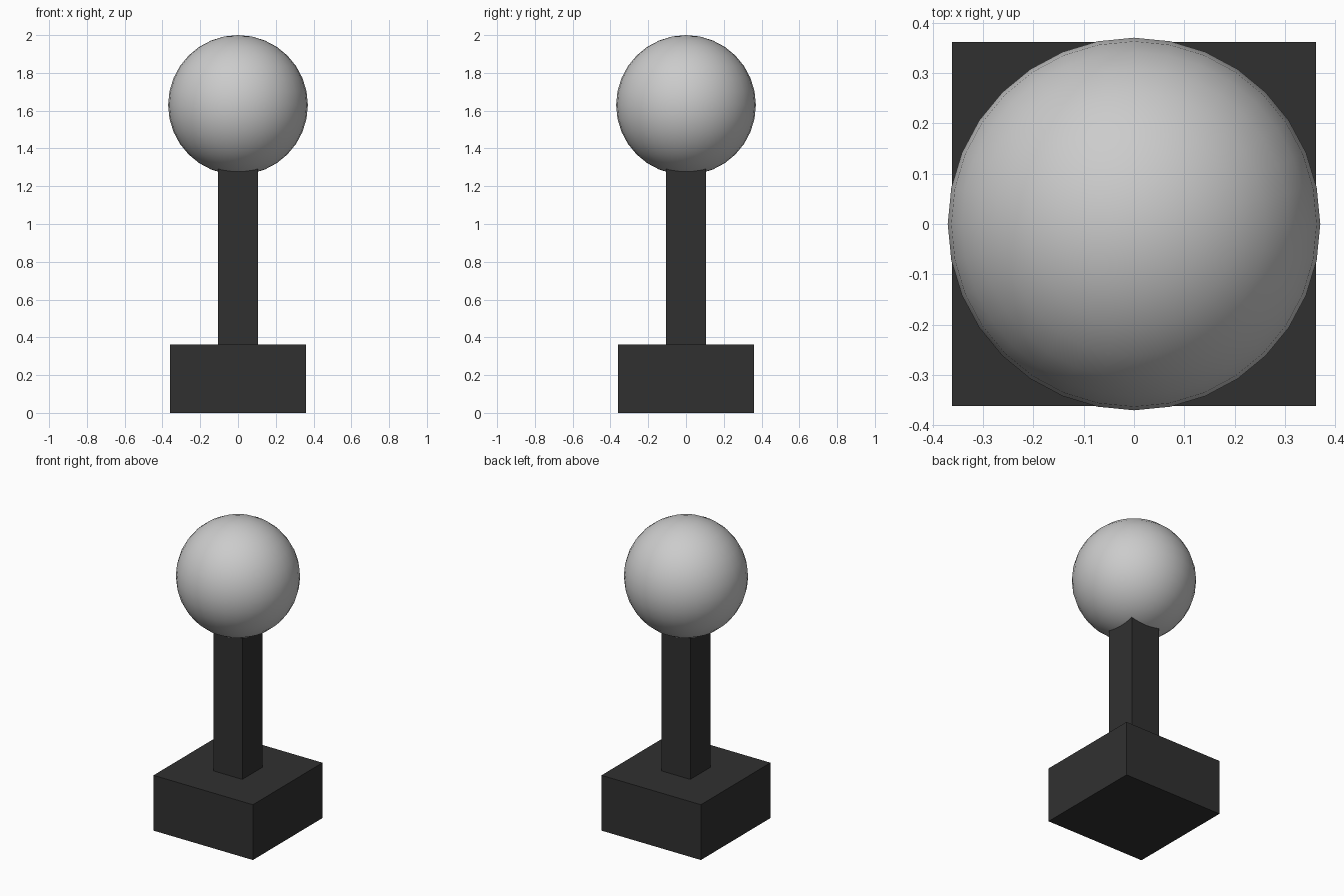
import bpy

if "Cube" in bpy.data.objects:
    bpy.data.objects.remove(bpy.data.objects["Cube"])

dark = bpy.data.materials.new("dark")
dark.diffuse_color = (0.03, 0.03, 0.03, 1)
dark.use_nodes = True
dark.node_tree.nodes["Principled BSDF"].inputs["Base Color"].default_value = dark.diffuse_color


def box(name, half, z0, z1):
    """Square box of given half-width between two heights."""
    bpy.ops.mesh.primitive_cube_add(size=1, location=(0, 0, (z0 + z1) / 2))
    ob = bpy.context.object
    ob.name = name
    ob.scale = (2 * half, 2 * half, z1 - z0)
    bpy.ops.object.transform_apply(location=False, rotation=False, scale=True)
    ob.data.materials.append(dark)
    return ob


# Base block and the post that runs up into the ball
box("base", 0.361, 0.0, 0.363)
box("post", 0.105, 0.363, 1.32)

# Smooth ball on top
bpy.ops.mesh.primitive_uv_sphere_add(segments=32, ring_count=16, radius=0.37,
                                     location=(0, 0, 1.63))
ball = bpy.context.object
ball.name = "ball"
bpy.ops.object.shade_smooth()
